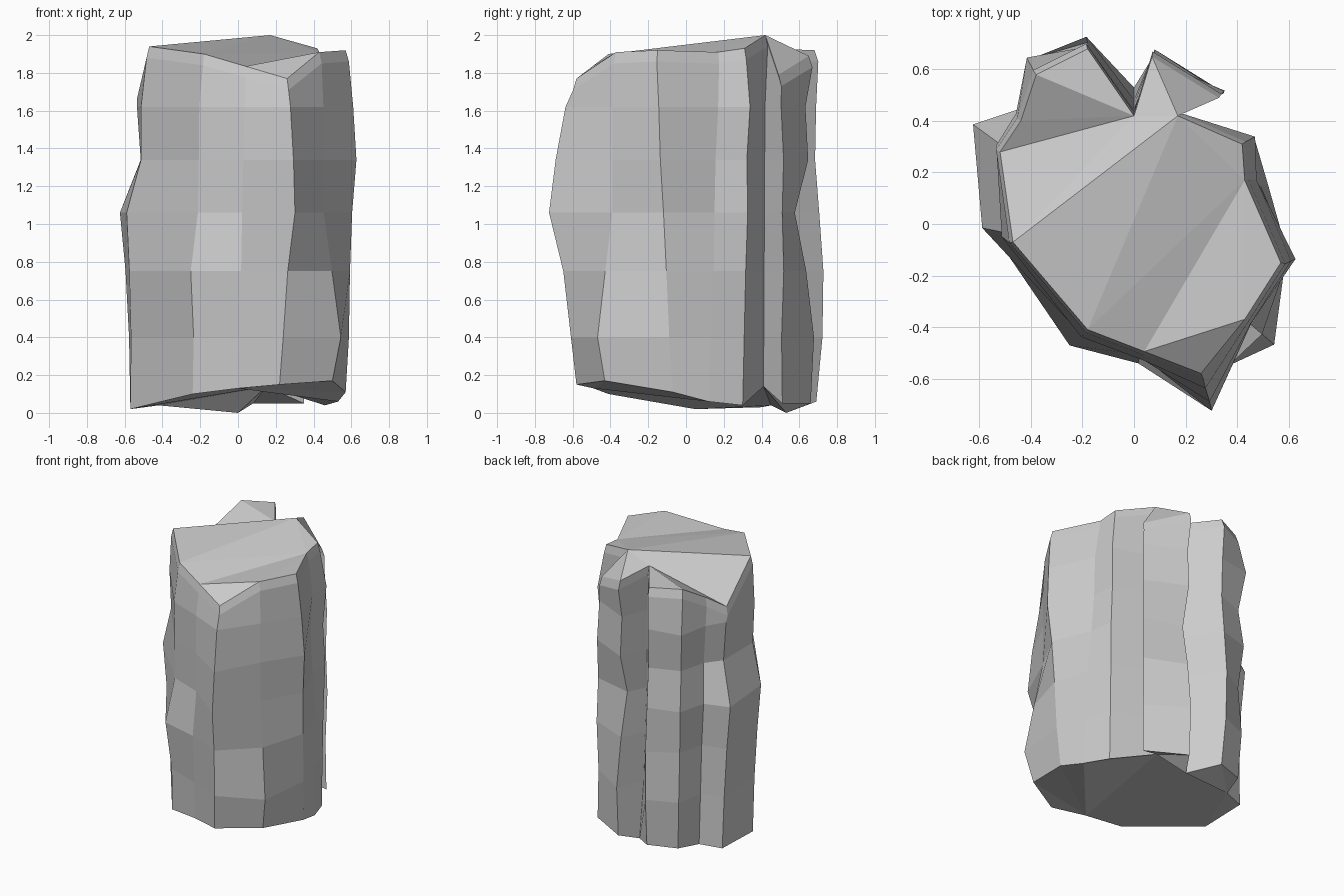
import bpy, bmesh
from mathutils import Vector

if "Cube" in bpy.data.objects:
    bpy.data.objects.remove(bpy.data.objects["Cube"])

# One row per vertical ridge or groove of the rock, counter-clockwise from the front:
# foot x, y | crown x, y | foot z, crown z
RIDGES = [
    (.22, -.58, .26, -.58, .15, 1.77),
    (.50, -.43, .43, -.37, .17, 1.91),
    (.57, -.07, .57, -.15, .11, 1.92),
    (.53, .12, .43, .17, .06, 1.91),
    (.46, .30, .42, .31, .04, 1.93),
    (.15, .41, .17, .42, .14, 2.00),
    (.35, .51, .33, .49, .05, 1.79),
    (.08, .66, .07, .65, .05, 1.89),
    (.00, .53, .00, .42, .00, 1.93),
    (-.17, .69, -.18, .68, .06, 1.92),
    (-.37, .62, -.38, .58, .06, 1.92),
    (-.42, .45, -.44, .40, .04, 1.81),
    (-.57, .40, -.52, .28, .03, 1.72),
    (-.57, .05, -.47, -.07, .02, 1.94),
    (-.24, -.41, -.18, -.41, .10, 1.90),
    (.00, -.49, .04, -.495, .13, 1.835),
]
# Outward bulge of each ridge, in percent, at these heights
LEVELS = (.40, .75, 1.06, 1.34, 1.62)
BULGES = [
    (105, 112, 125, 119, 110), (112, 105, 98, 100, 102), (103, 104, 106, 110, 107),
    (100, 106, 103, 102, 106), (102, 104, 107, 105, 110), (100, 100, 100, 100, 100),
    (100, 103, 102, 104, 102), (103, 97, 88, 99, 97), (95, 95, 95, 97, 100),
    (105, 106, 103, 100, 101), (104, 101, 107, 102, 110), (100, 100, 105, 100, 105),
    (103, 108, 115, 96, 101), (103, 108, 114, 102, 105), (103, 115, 102, 104, 107),
    (104, 110, 103, 106, 107),
]
CREST_BACK, CREST_LEFT = 5, 13        # the crown folds along this line


def ridge_points(row, bulges):
    """Points of one ridge from the foot up to the crown."""
    foot, crown = Vector(row[0:2]), Vector(row[2:4])
    z0, z1 = row[4:6]
    pts = [(*foot, z0)]
    for z, bulge in zip(LEVELS, bulges):
        pts.append((*(foot.lerp(crown, z / 2) * bulge / 100), z))
    pts.append((*(crown * 1.03), z1 - .06))   # chipped rim
    pts.append((*crown, z1))
    return pts


def cap(bm, verts):
    """Fill a jagged outline as seen from above, so the notches stay open."""
    heights = [v.co.z for v in verts]
    for v in verts:
        v.co.z = 0
    face = bm.faces.new(verts)
    face.normal_update()
    bmesh.ops.triangulate(bm, faces=[face])
    for v, z in zip(verts, heights):
        v.co.z = z


# Rock pillar: skin the ridges, then cap both ends
bm = bmesh.new()
cols = [[bm.verts.new(p) for p in ridge_points(r, b)] for r, b in zip(RIDGES, BULGES)]
n = len(cols)
for i in range(n):
    a, b = cols[i], cols[(i + 1) % n]
    for k in range(len(a) - 1):
        bm.faces.new((a[k], b[k], b[k + 1], a[k + 1]))
crown = [c[-1] for c in cols]
cap(bm, crown[CREST_LEFT:] + crown[:CREST_BACK + 1])
cap(bm, crown[CREST_BACK:CREST_LEFT + 1])
cap(bm, [c[0] for c in reversed(cols)])
bmesh.ops.recalc_face_normals(bm, faces=bm.faces)

mesh = bpy.data.meshes.new("rock_pillar")
bm.to_mesh(mesh)
bm.free()
rock = bpy.data.objects.new("rock_pillar", mesh)
bpy.context.collection.objects.link(rock)
